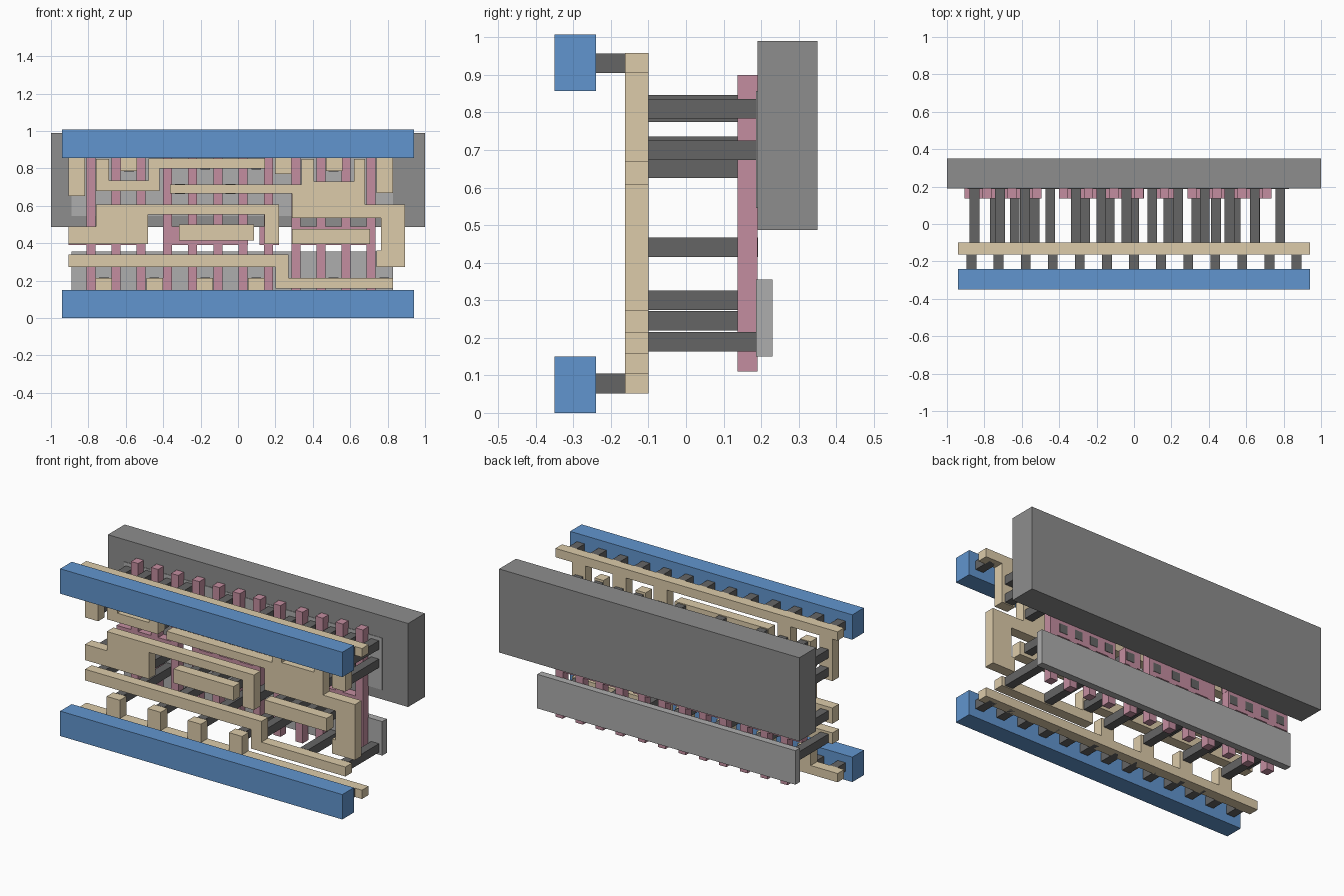
import bpy, bmesh


def material(name, rgb):
    m = bpy.data.materials.new(name)
    m.diffuse_color = (*rgb, 1)
    return m


BLUE = material("blue", (0.12, 0.30, 0.62))
TAN = material("tan", (0.72, 0.60, 0.40))
PINK = material("pink", (0.55, 0.27, 0.35))
DARK = material("dark_grey", (0.13, 0.13, 0.13))
LIGHT = material("light_grey", (0.42, 0.42, 0.42))
MID = material("mid_grey", (0.27, 0.27, 0.27))


def plate(name, points, y0, y1, mat):
    """Extrude an x/z outline from y0 back to y1."""
    bm = bmesh.new()
    face = bm.faces.new([bm.verts.new((x, y0, z)) for x, z in points])
    ext = bmesh.ops.extrude_face_region(bm, geom=[face])
    verts = [v for v in ext["geom"] if isinstance(v, bmesh.types.BMVert)]
    bmesh.ops.translate(bm, verts=verts, vec=(0, y1 - y0, 0))
    bmesh.ops.recalc_face_normals(bm, faces=bm.faces)
    mesh = bpy.data.meshes.new(name)
    bm.to_mesh(mesh)
    bm.free()
    obj = bpy.data.objects.new(name, mesh)
    bpy.context.collection.objects.link(obj)
    mesh.materials.append(mat)
    return obj


def box(name, x0, x1, z0, z1, y0, y1, mat):
    return plate(name, [(x0, z0), (x1, z0), (x1, z1), (x0, z1)], y0, y1, mat)


def comb(x0, x1, base, edge, teeth):
    """Bar outline from base to edge, with teeth (centre, tip) on the edge side."""
    pts = [(x1, edge), (x1, base), (x0, base), (x0, edge)]
    for cx, tip in teeth:
        a, b = cx - 0.044, cx + 0.044
        pts += [(a, edge), (a, tip), (b, tip), (b, edge)]
    return pts


# Back slab and the two thin strips
box("back_slab", -1, 1, 0.487, 0.99, 0.19, 0.35, MID)
box("upper_strip", -0.89, 0.83, 0.545, 0.857, 0.187, 0.23, LIGHT)
box("lower_strip", -0.89, 0.83, 0.15, 0.355, 0.187, 0.23, LIGHT)

# Front rails with their short pegs
for label, z0, zp in (("lower", 0.0, 0.052), ("upper", 0.857, 0.905)):
    box(label + "_rail", -0.94, 0.94, z0, z0 + 0.15, -0.35, -0.24, BLUE)
    for i in range(13):
        x = (i - 6) * 0.1448
        box(label + "_peg", x - 0.026, x + 0.026, zp, zp + 0.0525,
            -0.24, -0.125, DARK)

# Upright bars joined into groups by cross pads
fingers = [-0.785, -0.652, -0.518, -0.378, -0.243, -0.107, 0.028, 0.163,
           0.311, 0.445, 0.578, 0.712]
groups = [(fingers[0:3], -0.905, -0.495), (fingers[3:7], -0.402, 0.053),
          (fingers[7:8], 0.115, 0.22), (fingers[8:12], 0.287, 0.736)]
for xs, x0, x1 in groups:
    pts = []
    for edge, tip, order in ((0.39, 0.11, 1), (0.49, 0.90, -1)):
        pts.append((x0 if order == 1 else x1, edge))
        for x in xs[::order]:
            a, b = x - 0.024 * order, x + 0.024 * order
            pts += [(a, edge), (a, tip), (b, tip), (b, edge)]
        pts.append((x1 if order == 1 else x0, edge))
    # drop repeated corners where a bar is flush with its pad
    pts = [p for i, p in enumerate(pts) if p != pts[i - 1]]
    plate("upright_bars", pts, 0.137, 0.19, PINK)

# Tan track layer
track = {
    "lower_comb": comb(-0.94, 0.94, 0.052, 0.105,
                       [(-0.717, 0.215), (-0.445, 0.215), (-0.177, 0.215),
                        (0.097, 0.215)]),
    "upper_comb": comb(-0.94, 0.94, 0.958, 0.905,
                       [(-0.862, 0.652), (-0.583, 0.787), (0.242, 0.77),
                        (0.515, 0.787), (0.785, 0.668)]),
    "upper_step_track": [(-0.76, 0.85), (-0.69, 0.85), (-0.69, 0.735),
                         (-0.478, 0.735), (-0.478, 0.852), (0.145, 0.852),
                         (0.145, 0.80), (-0.42, 0.80), (-0.42, 0.68),
                         (-0.76, 0.68)],
    "right_track": [(-0.363, 0.714), (0.34, 0.714), (0.34, 0.85),
                    (0.405, 0.85), (0.405, 0.73), (0.62, 0.73),
                    (0.62, 0.85), (0.68, 0.85), (0.68, 0.608),
                    (0.893, 0.608), (0.893, 0.273), (0.74, 0.273),
                    (0.74, 0.36), (0.765, 0.36), (0.765, 0.535),
                    (0.29, 0.535), (0.29, 0.665), (-0.363, 0.665)],
    "left_track": [(-0.76, 0.606), (0.22, 0.606), (0.22, 0.395),
                   (0.143, 0.395), (0.143, 0.555), (-0.48, 0.555),
                   (-0.48, 0.395), (-0.905, 0.395), (-0.905, 0.49),
                   (-0.76, 0.49)],
    "lower_step_track": [(-0.905, 0.34), (0.27, 0.34), (0.27, 0.215),
                         (0.83, 0.215), (0.83, 0.158), (0.20, 0.158),
                         (0.20, 0.273), (-0.905, 0.273)],
}
for name, pts in track.items():
    plate(name, pts, -0.163, -0.10, TAN)
box("centre_pad", -0.315, 0.085, 0.415, 0.50, -0.163, -0.10, TAN)
box("right_pad", 0.29, 0.705, 0.395, 0.475, -0.163, -0.10, TAN)

# Long posts from the tracks to the strips
columns = [(-0.853, (0.70, 0.81, 0.30)), (-0.717, (0.71, 0.82, 0.19)),
           (-0.583, (0.81, 0.30)), (-0.448, (0.71, 0.82, 0.19)),
           (-0.31, (0.69, 0.30)), (-0.175, (0.82, 0.19)),
           (-0.04, (0.69, 0.30)), (0.097, (0.82, 0.19)),
           (0.237, (0.80, 0.245)), (0.378, (0.70, 0.81)),
           (0.511, (0.81, 0.19)), (0.645, (0.652, 0.81)),
           (0.782, (0.70, 0.81, 0.19))]
for x, zs in columns:
    for z in zs:
        box("long_post", x - 0.026, x + 0.026, z - 0.026, z + 0.026,
            -0.10, 0.188, DARK)

# Posts from the tracks to the upright bar pads
for x in (-0.853, -0.745, -0.637, -0.53, -0.262, -0.13, 0.0, 0.185,
          0.333, 0.438, 0.543, 0.648):
    box("pad_post", x - 0.026, x + 0.026, 0.415, 0.467, -0.10, 0.192, DARK)
